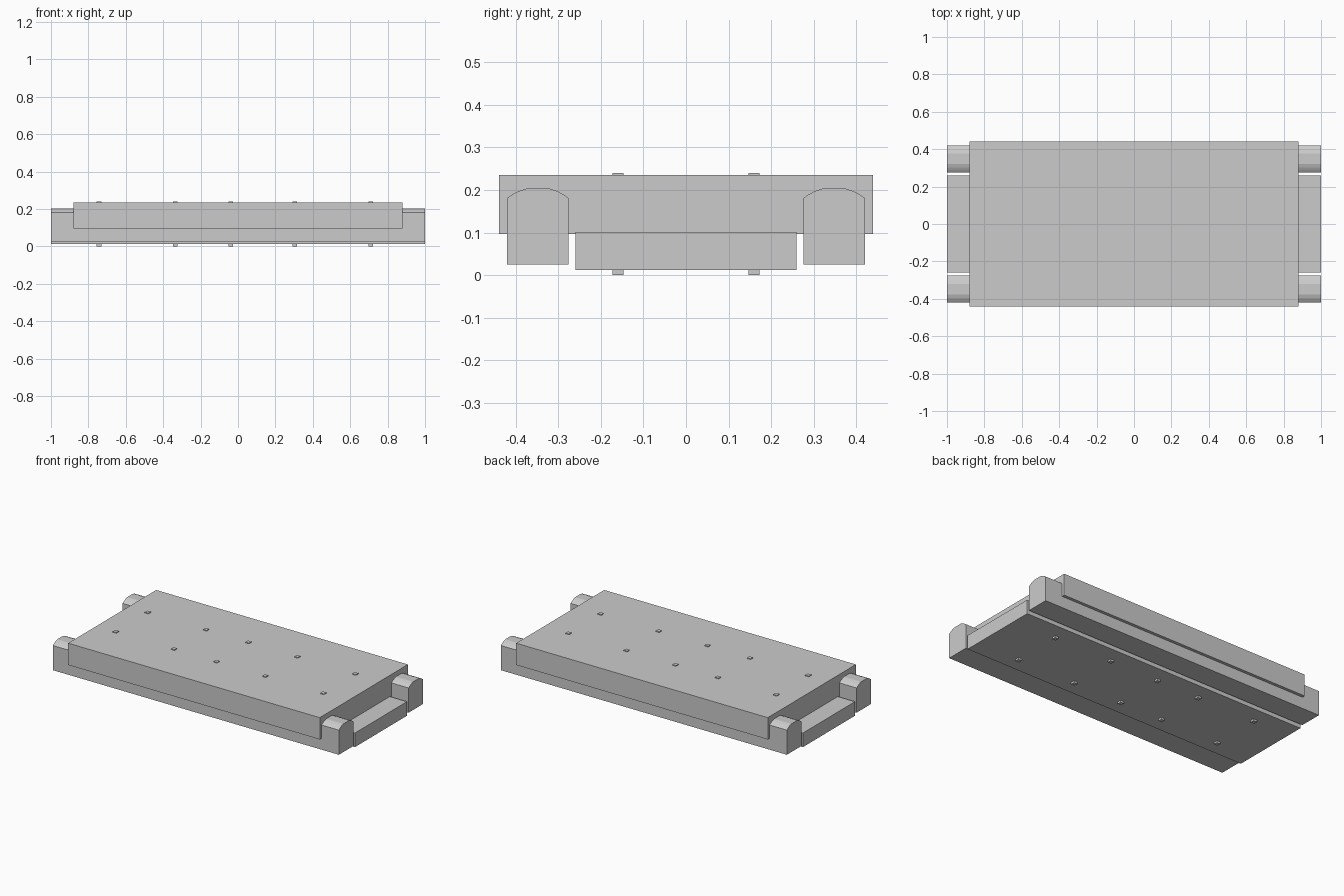
import bpy

if "Cube" in bpy.data.objects:
    bpy.data.objects.remove(bpy.data.objects["Cube"])


def mesh_object(name, verts, faces):
    mesh = bpy.data.meshes.new(name)
    mesh.from_pydata(verts, [], faces)
    mesh.update()
    obj = bpy.data.objects.new(name, mesh)
    bpy.context.collection.objects.link(obj)
    return obj


def extrude_x(name, profile, half):
    """Closed prism from a counter-clockwise (y, z) profile, along x."""
    n = len(profile)
    verts = [(x, y, z) for x in (-half, half) for y, z in profile]
    faces = [tuple(reversed(range(n))), tuple(range(n, 2 * n))]
    faces += [(i, (i + 1) % n, n + (i + 1) % n, n + i) for i in range(n)]
    return mesh_object(name, verts, faces)


def box(name, x0, x1, y0, y1, z0, z1):
    obj = extrude_x(name, [(y0, z0), (y1, z0), (y1, z1), (y0, z1)], (x1 - x0) / 2)
    obj.location.x = (x0 + x1) / 2
    return obj


# Top slab and lower plate
box("top_slab", -0.88, 0.88, -0.44, 0.44, 0.097, 0.235)
box("base_plate", -1, 1, -0.26, 0.26, 0.012, 0.101)

# Side rails with a shallow arched top
ARCH = [(0.0725, 0.181), (0.06, 0.1895), (0.046, 0.197), (0.028, 0.203)]
for side, label in ((-1, "front"), (1, "back")):
    c = side * 0.3485
    profile = [(c - 0.0725, 0.025), (c + 0.0725, 0.025)]
    profile += [(c + y, z) for y, z in ARCH]
    profile += [(c - y, z) for y, z in reversed(ARCH)]
    extrude_x(label + "_rail", profile, 1)

# Square through bolts showing above and below
R = 0.0125
for x in (-0.743, -0.336, -0.038, 0.303, 0.709):
    for y in (-0.16, 0.16):
        box("through_bolt", x - R, x + R, y - R, y + R, 0, 0.24)
